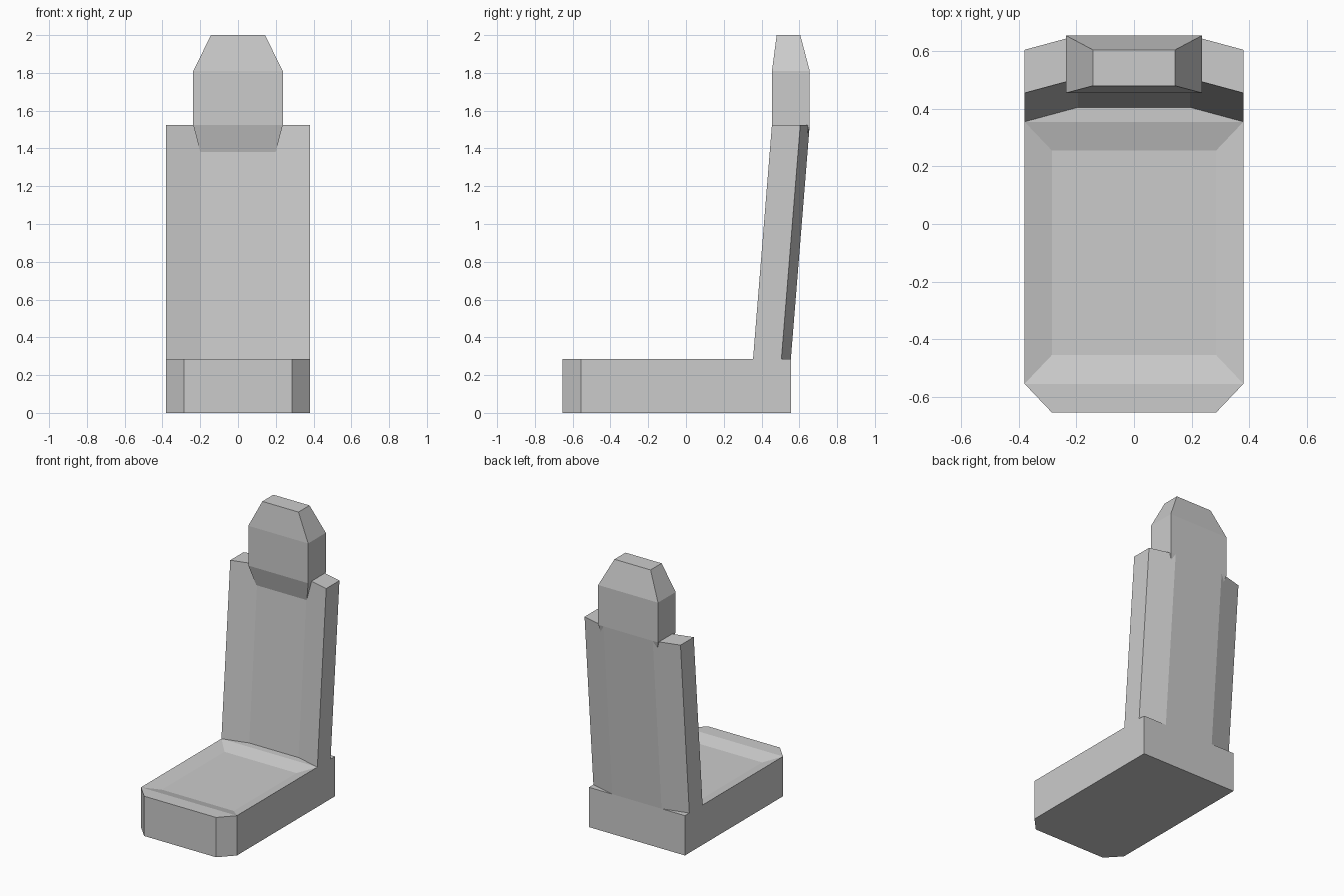
import bpy
import bmesh

cube = bpy.data.objects.get("Cube")
if cube:
    bpy.data.objects.remove(cube, do_unlink=True)

grey = bpy.data.materials.new("seat grey")
grey.use_nodes = True
colour = (0.6, 0.6, 0.6, 1)
grey.diffuse_color = colour
grey.node_tree.nodes["Principled BSDF"].inputs["Base Color"].default_value = colour


def finish(name, bm):
    bmesh.ops.recalc_face_normals(bm, faces=bm.faces)
    mesh = bpy.data.meshes.new(name)
    bm.to_mesh(mesh)
    bm.free()
    mesh.materials.append(grey)
    obj = bpy.data.objects.new(name, mesh)
    bpy.context.collection.objects.link(obj)


def mirrored(half):
    """Close a half outline on +x by mirroring it to -x."""
    return half + [(-x, y) for x, y in reversed(half)]


def add_ring(bm, outline, z):
    return [bm.verts.new((x, y, z)) for x, y in outline]


def bridge(bm, a, b):
    n = len(a)
    for i in range(n):
        j = (i + 1) % n
        bm.faces.new((a[i], a[j], b[j], b[i]))


def loft(name, sections):
    """Join matching outlines at rising heights and cap both ends."""
    bm = bmesh.new()
    rings = [add_ring(bm, outline, z) for z, outline in sections]
    for a, b in zip(rings, rings[1:]):
        bridge(bm, a, b)
    bm.faces.new(rings[0])
    bm.faces.new(rings[-1])
    finish(name, bm)


def rectangle(half_width, front, back):
    return mirrored([(half_width, front), (half_width, back)])


SEAT_Z = 0.285

# Cushion: block with clipped front corners and a dished top
bm = bmesh.new()
outline = mirrored([(0.285, -0.655), (0.38, -0.555), (0.38, 0.355), (0.38, 0.555)])
bottom = add_ring(bm, outline, 0)
top = add_ring(bm, outline, SEAT_Z)
bridge(bm, bottom, top)
bm.faces.new(bottom)
bm.faces.new([top[i] for i in (0, 1, 6, 7)])
bm.faces.new([top[i] for i in (2, 3, 4, 5)])
rim = [top[i] for i in (1, 2, 5, 6)]
dish = add_ring(bm, rectangle(0.285, -0.455, 0.255), SEAT_Z - 0.03)
bridge(bm, rim, dish)
bm.faces.new(dish)
finish("seat_cushion", bm)

# Backrest: concave front and convex rear, leaning backwards
section = mirrored([(0.195, 0.405), (0.38, 0.355), (0.38, 0.505), (0.195, 0.555)])
leaned = [(x, y + 0.1) for x, y in section]
loft("backrest", [(SEAT_Z, section), (1.525, leaned)])

# Headrest: tapered top, with the lower end tucked into the backrest
loft("headrest", [
    (1.38, rectangle(0.2, 0.493, 0.62)),
    (1.525, rectangle(0.237, 0.455, 0.655)),
    (1.81, rectangle(0.237, 0.455, 0.655)),
    (2.0, rectangle(0.143, 0.48, 0.605)),
])
